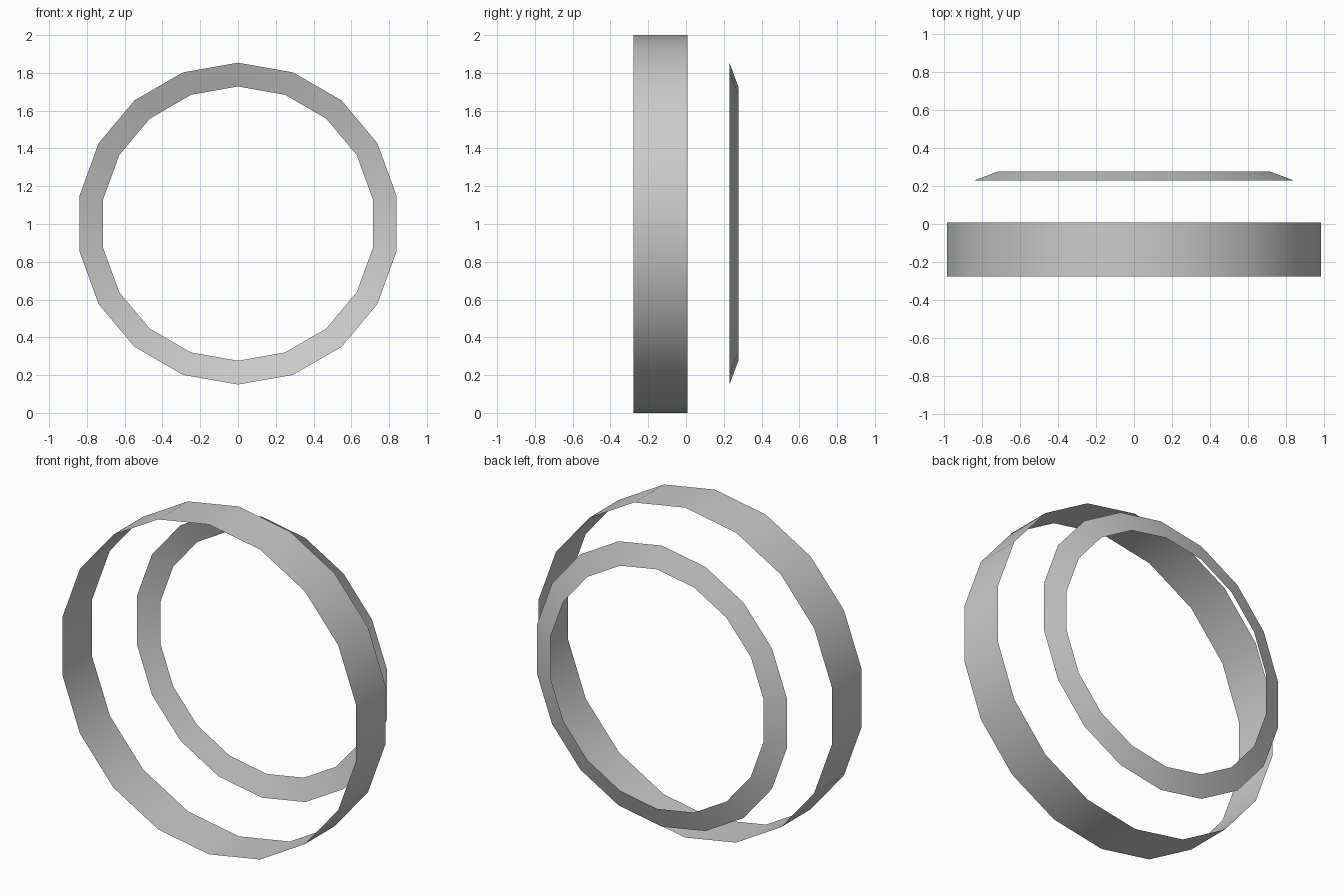
import bpy, bmesh, math

if "Cube" in bpy.data.objects:
    bpy.data.objects.remove(bpy.data.objects["Cube"])

SIDES = 18


def band(name, front, back, zc=1.0):
    """Open thin ring around the y axis; front/back are (radius, y)."""
    bm = bmesh.new()
    loops = []
    for r, y in (front, back):
        loops.append([bm.verts.new((r * math.sin(2 * math.pi * i / SIDES), y,
                                    zc + r * math.cos(2 * math.pi * i / SIDES)))
                      for i in range(SIDES)])
    a, b = loops
    for i in range(SIDES):
        j = (i + 1) % SIDES
        face = bm.faces.new((a[i], b[i], b[j], a[j]))
        face.smooth = True
    bm.normal_update()
    # Outward-facing normals
    f = next(iter(bm.faces))
    c = f.calc_center_median()
    if f.normal.x * c.x + f.normal.z * (c.z - zc) < 0:
        bmesh.ops.reverse_faces(bm, faces=bm.faces[:])
    mesh = bpy.data.meshes.new(name)
    bm.to_mesh(mesh)
    bm.free()
    obj = bpy.data.objects.new(name, mesh)
    bpy.context.collection.objects.link(obj)
    return obj


# Wide straight band at the front
band("wide_band", (1.0, -0.277), (1.0, 0.009))
# Narrow bevelled ring behind it
band("bevel_ring", (0.852, 0.23), (0.726, 0.277), 1.002)
